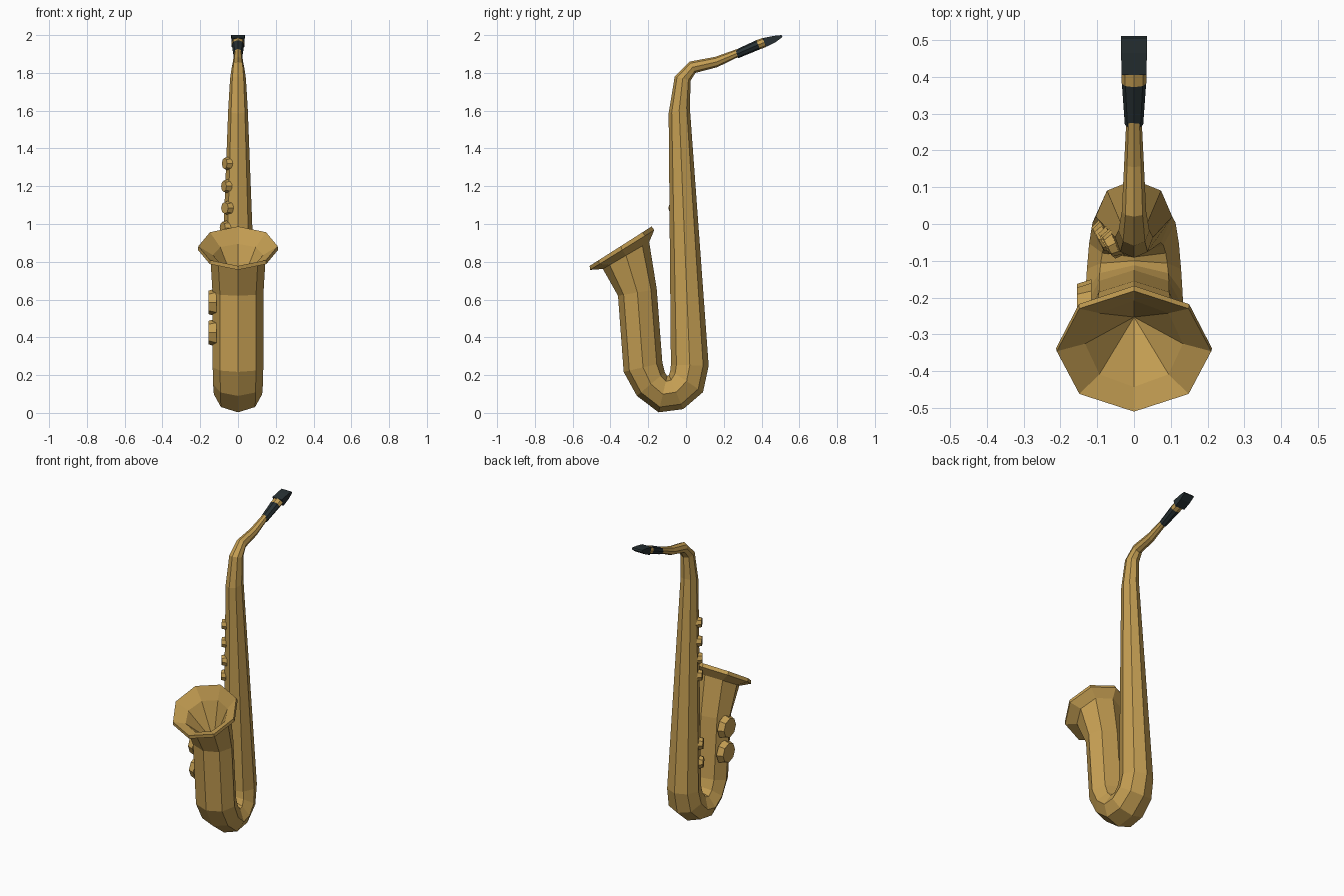
import bpy, bmesh, math
from mathutils import Vector

if "Cube" in bpy.data.objects:
    bpy.data.objects.remove(bpy.data.objects["Cube"])


def material(name, rgb):
    m = bpy.data.materials.new(name)
    m.diffuse_color = (*rgb, 1)
    m.use_nodes = True
    m.node_tree.nodes["Principled BSDF"].inputs["Base Color"].default_value = m.diffuse_color
    return m


brass = material("brass", (0.55, 0.34, 0.085))
black = material("black_rubber", (0.02, 0.03, 0.033))


def finish(name, bm, mat):
    bmesh.ops.recalc_face_normals(bm, faces=bm.faces)
    me = bpy.data.meshes.new(name)
    bm.to_mesh(me)
    bm.free()
    me.materials.append(mat)
    ob = bpy.data.objects.new(name, me)
    bpy.context.collection.objects.link(ob)
    return ob


def tube(name, rings, mat, sides=8, apex=None):
    """Loft rings given as (y, z) of side A, (y, z) of side B, half width in x."""
    bm = bmesh.new()
    square = sides == 4
    k = math.sqrt(2) if square else 1
    loops = []
    for ya, za, yb, zb, rx in rings:
        a, b = Vector((0, ya, za)), Vector((0, yb, zb))
        mid, half = (a + b) / 2, (a - b) / 2
        loop = []
        for i in range(sides):
            t = math.tau * (i + (0.5 if square else 0)) / sides
            loop.append(bm.verts.new(mid + half * k * math.cos(t)
                                     + Vector((rx * k * math.sin(t), 0, 0))))
        loops.append(loop)
    for p, q in zip(loops, loops[1:]):
        for i in range(sides):
            j = (i + 1) % sides
            bm.faces.new((p[i], p[j], q[j], q[i]))
    bm.faces.new(loops[0])
    if apex:
        tip = bm.verts.new(apex)
        for i in range(sides):
            bm.faces.new((loops[-1][i], loops[-1][(i + 1) % sides], tip))
    else:
        bm.faces.new(loops[-1])
    return finish(name, bm, mat)


def button(name, centre, normal, r1, r2, depth):
    bm = bmesh.new()
    bmesh.ops.create_cone(bm, cap_ends=True, segments=8,
                          radius1=r1, radius2=r2, depth=depth)
    ob = finish(name, bm, brass)
    ob.location = centre
    ob.rotation_euler = Vector(normal).to_track_quat('Z', 'Y').to_euler()


# neck, body, bow and flared bell, folding inside to the bottom of the funnel
tube("body_and_bell", [
    (0.275, 1.928, 0.285, 1.888, 0.021),
    (0.155, 1.885, 0.165, 1.83, 0.027),
    (0.02, 1.86, 0.05, 1.80, 0.033),
    (-0.06, 1.78, 0.025, 1.76, 0.042),
    (-0.092, 1.585, 0.02, 1.62, 0.052),
    (-0.08, 0.255, 0.12, 0.25, 0.104),
    (-0.083, 0.225, 0.09, 0.11, 0.113),
    (-0.09, 0.20, -0.015, 0.02, 0.122),
    (-0.10, 0.195, -0.145, 0.003, 0.128),
    (-0.112, 0.215, -0.26, 0.09, 0.132),
    (-0.125, 0.265, -0.33, 0.217, 0.134),
    (-0.155, 0.655, -0.36, 0.62, 0.135),
    (-0.195, 0.905, -0.44, 0.762, 0.147),
    (-0.168, 0.968, -0.508, 0.757, 0.212),
    (-0.182, 0.987, -0.51, 0.778, 0.21),
    (-0.208, 0.895, -0.443, 0.775, 0.133),
], brass, apex=(0, -0.253, 0.64))

# mouthpiece: round shank, metal band, flat wedge tip
tube("mouthpiece_shank", [
    (0.262, 1.922, 0.277, 1.878, 0.025),
    (0.372, 1.973, 0.392, 1.925, 0.033),
], black)
tube("mouthpiece_band", [
    (0.372, 1.973, 0.392, 1.925, 0.034),
    (0.405, 1.985, 0.424, 1.937, 0.034),
], brass)
tube("mouthpiece_tip", [
    (0.405, 1.984, 0.424, 1.938, 0.034),
    (0.465, 1.996, 0.475, 1.963, 0.035),
    (0.505, 2.0, 0.511, 1.99, 0.036),
], black, sides=4)

# small keys down the front left of the body
for n, (z, deg) in enumerate([(1.32, 28), (1.2, 28), (1.085, 38),
                              (0.98, 28), (0.54, 28), (0.42, 28)]):
    f = (1.6 - z) / 1.355
    r = 0.054 + 0.048 * f
    d = Vector((-math.cos(math.radians(deg)), -math.sin(math.radians(deg)), 0))
    size = 0.035 + 0.01 * f
    button(f"body_key_{n + 1}", Vector((0, -0.036 + 0.056 * f, z)) + d * (r + 0.002),
           d, size, size * 0.8, 0.03)

# two large pad cups on the left of the bell
for n, (y, z) in enumerate([(-0.235, 0.585), (-0.225, 0.425)]):
    button(f"bell_key_{n + 1}", (-0.135, y, z), (-1, 0, 0), 0.075, 0.062, 0.04)
